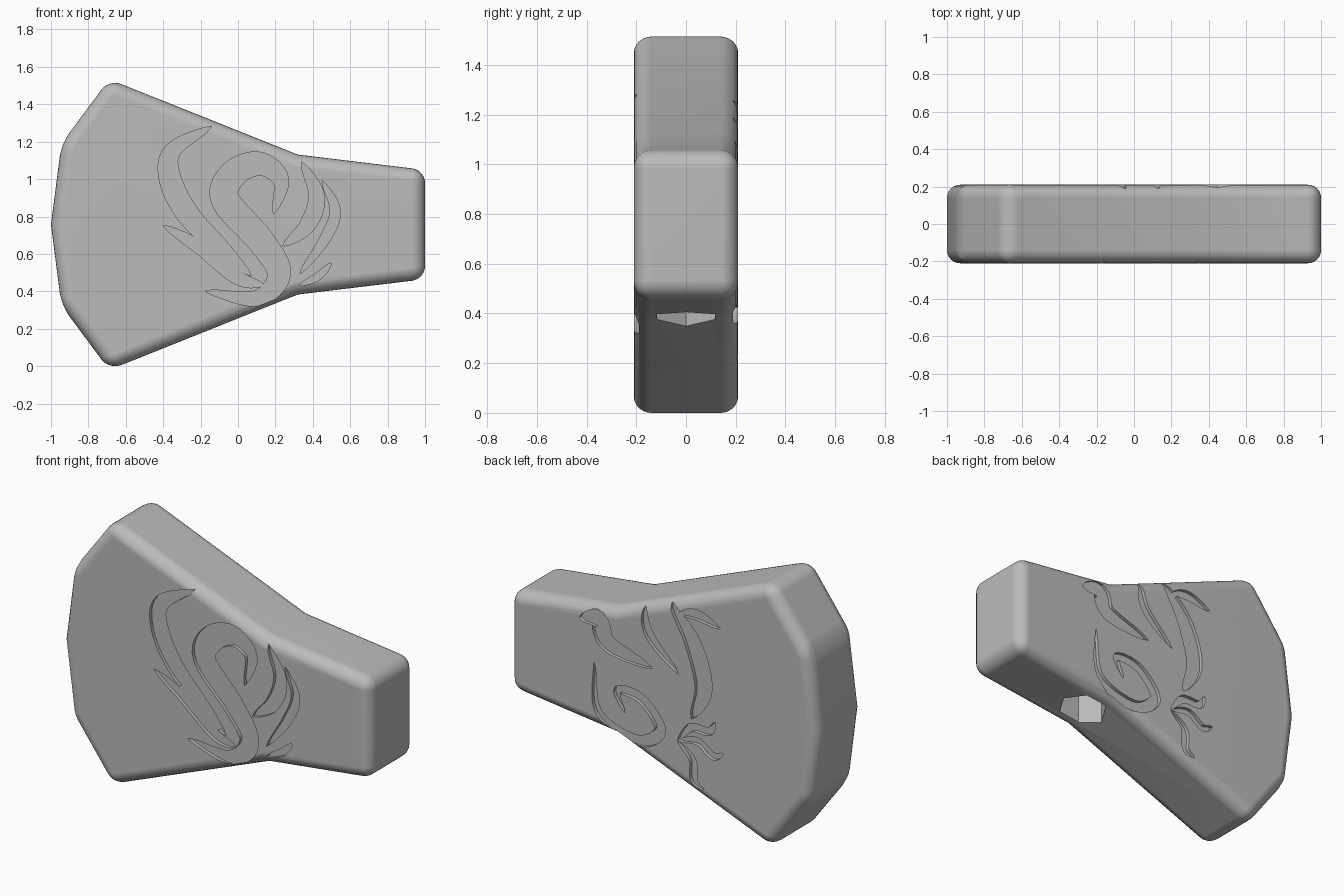
import bpy, bmesh, math
from mathutils import Vector

if "Cube" in bpy.data.objects:
    bpy.data.objects.remove(bpy.data.objects["Cube"])

HALF = 0.21      # half thickness of the head
DEPTH = 0.02     # engraving depth
MID = 0.765      # height of the mirror line of the silhouette


def prism(name, pts, y0, y1):
    """Closed solid from an x-z outline between y0 and y1."""
    bm = bmesh.new()
    near = [bm.verts.new((x, y0, z)) for x, z in pts]
    far = [bm.verts.new((x, y1, z)) for x, z in pts]
    bm.faces.new(near)
    bm.faces.new(far[::-1])
    for i in range(len(pts)):
        bm.faces.new((near[i - 1], far[i - 1], far[i], near[i]))
    bmesh.ops.recalc_face_normals(bm, faces=bm.faces[:])
    if bm.calc_volume(signed=True) < 0:
        bmesh.ops.reverse_faces(bm, faces=bm.faces[:])
    me = bpy.data.meshes.new(name)
    bm.to_mesh(me)
    bm.free()
    ob = bpy.data.objects.new(name, me)
    bpy.context.collection.objects.link(ob)
    return ob


def tapered_stroke(path, width, steps=6):
    """Outline of a curved stroke that is pointed at both ends."""
    p = [Vector(q) for q in path]
    p = [2 * p[0] - p[1]] + p + [2 * p[-1] - p[-2]]
    line = []
    for a, b, c, d in zip(p, p[1:], p[2:], p[3:]):
        for s in range(steps):
            t = s / steps
            line.append(0.5 * (2 * b + (c - a) * t
                               + (2 * a - 5 * b + 4 * c - d) * t * t
                               + (3 * b - a - 3 * c + d) * t ** 3))
    line.append(p[-2])
    left, right, n = [], [], len(line) - 1
    for i in range(1, n):
        along = (line[i + 1] - line[i - 1]).normalized()
        side = Vector((-along.y, along.x)) * width * math.sin(math.pi * i / n) ** 0.6
        left.append(line[i] + side)
        right.append(line[i] - side)
    return [line[0]] + left + [line[n]] + right[::-1]


def volume(me):
    bm = bmesh.new()
    bm.from_mesh(me)
    vol = bm.calc_volume(signed=True) if bm.faces else 0
    bm.free()
    return vol


def baked(ob):
    """Mesh of the object with its modifiers applied."""
    graph = bpy.context.evaluated_depsgraph_get()
    graph.update()
    return bpy.data.meshes.new_from_object(ob.evaluated_get(graph))


def carve(ob, cutter):
    """Cut with the first solver that leaves a sound solid."""
    cutter.hide_render = True
    before = volume(ob.data)
    for solver in ('MANIFOLD', 'EXACT', 'FLOAT'):
        mod = ob.modifiers.new("carve", 'BOOLEAN')
        mod.operation, mod.solver, mod.object = 'DIFFERENCE', solver, cutter
        me = baked(ob)
        ob.modifiers.remove(mod)
        if 0.95 * before < volume(me) < 0.99999 * before:
            ob.data = me
            break
    bpy.data.objects.remove(cutter)


# Hammer head: mirrored silhouette with rounded edges
upper = [(-1, MID), (-0.944, 1.198), (-0.689, 1.542), (0.32, 1.139), (1, 1.057)]
lower = [(x, 2 * MID - z) for x, z in reversed(upper[1:])]
head = prism("hammer_head", upper + lower, -HALF, HALF)
bevel = head.modifiers.new("round", 'BEVEL')
bevel.width, bevel.segments = 0.07, 6
bevel.limit_method, bevel.angle_limit = 'ANGLE', math.radians(25)
rounded = baked(head)
head.modifiers.clear()
head.data = rounded

# Hexagonal handle socket in the underside
bpy.ops.mesh.primitive_cylinder_add(vertices=6, radius=0.135, depth=0.7,
                                    location=(0.37, 0, 0.45),
                                    rotation=(0, 0, math.radians(30)))
carve(head, bpy.context.object)

# Front engraving: curling plume of tapered strokes (width, path)
plume = [
    # long outer feather
    (0.06, [(-0.14, 1.29), (-0.35, 1.16), (-0.36, 1.0), (-0.26, 0.81),
            (-0.09, 0.64), (0.07, 0.49)]),
    # curled neck
    (0.075, [(0.19, 0.82), (0.23, 1.0), (0.12, 1.09), (-0.02, 1.04),
             (-0.07, 0.9), (0.12, 0.68), (0.22, 0.5), (0.1, 0.37), (-0.18, 0.41)]),
    # lower feather
    (0.04, [(-0.4, 0.76), (-0.2, 0.64), (0.0, 0.48), (0.14, 0.44)]),
    # right feathers
    (0.045, [(0.34, 1.1), (0.42, 0.92), (0.37, 0.76), (0.24, 0.65)]),
    (0.03, [(0.45, 1.0), (0.52, 0.84), (0.46, 0.68), (0.33, 0.5)]),
    (0.02, [(0.5, 0.56), (0.43, 0.49), (0.33, 0.44)]),
]
for i, (width, path) in enumerate(plume):
    carve(head, prism("plume_cutter", tapered_stroke(path, width),
                      -HALF + DEPTH + i * 0.0003, -0.3))

# Back engraving: coiled beast
beast = [
    # wing and strand
    (0.06, [(0.55, 1.02), (0.42, 1.04), (0.36, 0.92), (0.07, 0.85)]),
    (0.03, [(0.13, 1.2), (0.09, 1.04), (-0.1, 0.86)]),
    # sweeping tail and wisp
    (0.06, [(-0.04, 1.27), (-0.19, 1.07), (-0.26, 0.82), (-0.18, 0.62)]),
    (0.03, [(-0.1, 1.22), (-0.22, 1.24), (-0.37, 1.2)]),
    # coil
    (0.035, [(0.45, 0.79), (0.42, 0.5), (0.17, 0.4), (0.02, 0.5),
             (0.14, 0.65), (0.3, 0.66), (0.25, 0.54)]),
]
# three hooked claws fanning out from the wrist
wrist = Vector((-0.09, 0.47))
for degrees in (145, 180, 235):
    a = math.radians(degrees)
    out, bend = Vector((math.cos(a), math.sin(a))), Vector((-math.sin(a), math.cos(a)))
    beast.append((0.025, [wrist, wrist + out * 0.13 - bend * 0.03,
                          wrist + out * 0.23 + bend * 0.03, wrist + out * 0.3]))
for i, (width, path) in enumerate(beast):
    carve(head, prism("beast_cutter", tapered_stroke(path, width),
                      HALF - DEPTH - i * 0.0003, 0.3))

# Plain grey metal
metal = bpy.data.materials.new("grey metal")
metal.diffuse_color = (0.5, 0.5, 0.5, 1)
metal.use_nodes = True
metal.node_tree.nodes["Principled BSDF"].inputs["Base Color"].default_value = metal.diffuse_color
head.data.materials.clear()
head.data.materials.append(metal)

# Rest on the ground and shade softly over the rounded edges
base = min(v.co.z for v in head.data.vertices)
for v in head.data.vertices:
    v.co.z -= base
bpy.ops.object.select_all(action='DESELECT')
head.select_set(True)
bpy.context.view_layer.objects.active = head
bpy.ops.object.shade_smooth_by_angle(angle=math.radians(30))
normals = head.modifiers.new("flat_faces", 'WEIGHTED_NORMAL')
normals.keep_sharp = True
